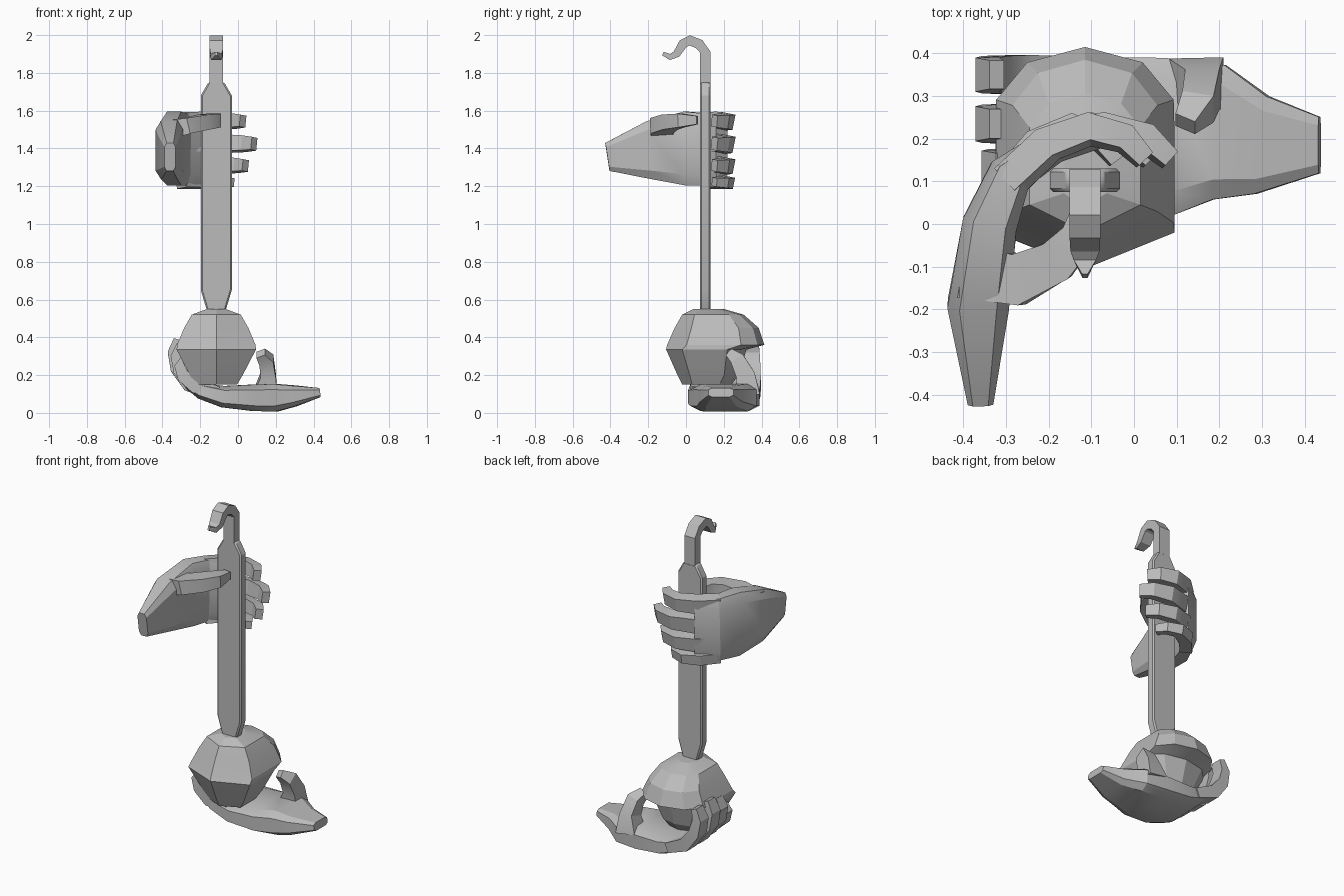
import bpy, bmesh, math
from mathutils import Vector

if "Cube" in bpy.data.objects:
    bpy.data.objects.remove(bpy.data.objects["Cube"])

stone = bpy.data.materials.new("grey_stone")
stone.use_nodes = True
GREY = (0.5, 0.5, 0.5, 1)
stone.diffuse_color = GREY
stone.node_tree.nodes["Principled BSDF"].inputs["Base Color"].default_value = GREY


def finish(name, bm, angle=25):
    bmesh.ops.recalc_face_normals(bm, faces=bm.faces)
    mesh = bpy.data.meshes.new(name)
    bm.to_mesh(mesh)
    bm.free()
    mesh.materials.append(stone)
    ob = bpy.data.objects.new(name, mesh)
    bpy.context.collection.objects.link(ob)
    bpy.ops.object.select_all(action="DESELECT")
    ob.select_set(True)
    bpy.context.view_layer.objects.active = ob
    bpy.ops.object.shade_smooth_by_angle(angle=math.radians(angle))
    return ob


def loft(name, rings, angle=25):
    """Skin a list of equal point rings and cap both ends."""
    bm = bmesh.new()
    rows = [[bm.verts.new(p) for p in ring] for ring in rings]
    n = len(rows[0])
    for lo, hi in zip(rows, rows[1:]):
        for i in range(n):
            j = (i + 1) % n
            bm.faces.new((lo[i], lo[j], hi[j], hi[i]))
    bm.faces.new(rows[0])
    bm.faces.new(rows[-1])
    return finish(name, bm, angle)


BOX = [(1, 1), (-1, 1), (-1, -1), (1, -1)]
OCT = [(1, .6), (.7, 1), (-.7, 1), (-1, .6), (-1, -.6), (-.7, -1), (.7, -1), (1, -.6)]


def limb(name, stations, up, section=BOX):
    """Sweep a section; station = x, y, z, half size along up, half size across."""
    pts = [Vector(s[:3]) for s in stations]
    rings = []
    for i, s in enumerate(stations):
        t = (pts[min(i + 1, len(pts) - 1)] - pts[max(i - 1, 0)]).normalized()
        side = t.cross(Vector(up)).normalized()
        u = side.cross(t)
        rings.append([pts[i] + u * (s[3] * a) + side * (s[4] * b) for a, b in section])
    return loft(name, rings)


CX = -0.115
X, Y, Z = (1, 0, 0), (0, 1, 0), (0, 0, 1)

# Flat shaft with tapered ends
bm = bmesh.new()
half = [(0.045, 0.53), (0.055, 0.56), (0.082, 0.65), (0.082, 1.68), (0.042, 1.75)]
outline = half + [(-x, z) for x, z in reversed(half)]
face = bm.faces.new([bm.verts.new((CX + x, 0.075, z)) for x, z in outline])
new = bmesh.ops.extrude_face_region(bm, geom=[face])["geom"]
bmesh.ops.translate(bm, vec=(0, 0.055, 0), verts=[v for v in new if isinstance(v, bmesh.types.BMVert)])
shaft = finish("shaft", bm)
bevel = shaft.modifiers.new("edge", "BEVEL")
bevel.width = 0.008
bevel.segments = 1

# Hook on top of the shaft
limb("hook", [(CX, 0.102, 1.73, .036, .027), (CX, 0.102, 1.91, .036, .027),
              (CX, 0.07, 1.952, .036, .027), (CX, 0.02, 1.972, .036, .027),
              (CX, -0.015, 1.955, .036, .025), (CX, -0.05, 1.9, .034, .02),
              (CX, -0.085, 1.884, .026, .016), (CX, -0.122, 1.902, .006, .01)], X)

# Faceted ball: each ring is height, front y, back y, half width
rings = []
for z, front, back, w in [(0.15, -0.02, 0.24, .11), (0.2, -0.045, 0.28, .14),
                          (0.335, -0.105, 0.32, .21), (0.36, -0.1, 0.415, .208),
                          (0.45, -0.06, 0.385, .17), (0.52, -0.02, 0.305, .13),
                          (0.55, 0.04, 0.2, .05)]:
    d = back - front
    right = [(w, front + d * .2), (w, front + d * .76), (w * .65, front + d * .93)]
    ring = [(0, front)] + right + [(0, back)] + [(-x, y) for x, y in reversed(right)]
    rings.append([(CX + x, y, z) for x, y in ring])
loft("ball", rings, 15)

# Upper hand gripping the shaft
limb("upper_palm", [(-0.36, -0.416, 1.355, .075, .03), (-0.365, -0.19, 1.39, .155, .072),
                    (-0.338, 0, 1.4, .195, .064), (-0.292, 0.112, 1.395, .19, .053),
                    (-0.19, 0.19, 1.395, .185, .038)], Z, OCT)
for finger, z, reach, h in [("index", 1.545, .93, .037), ("middle", 1.425, 1.1, .04),
                            ("ring", 1.31, .97, .036), ("little", 1.222, .75, .027)]:
    path = [(-0.3, 0.1, .035, 1.15), (-0.2, 0.185, .036, 1.2), (-0.09, 0.222, .033, 1.1),
            (0, 0.2, .03, 1), (0.05, 0.15, .022, .85)]
    limb("upper_" + finger + "_finger",
         [(-0.3 + (x + 0.3) * reach, y, z, h * k, r) for x, y, r, k in path], (0, .2, 1))
limb("upper_thumb", [(-0.39, -0.11, 1.49, .055, .065), (-0.27, -0.13, 1.52, .042, .06),
                     (-0.18, -0.085, 1.54, .04, .05), (-0.128, -0.025, 1.548, .036, .042),
                     (-0.112, 0.06, 1.55, .022, .022)], Z)

# Lower hand cupping the ball
limb("lower_palm", [(0.435, 0.185, 0.108, .066, .024), (0.3, 0.185, 0.09, .115, .055),
                    (0.2, 0.215, 0.08, .158, .073), (0.08, 0.205, 0.08, .185, .07),
                    (-0.08, 0.2, 0.086, .19, .057), (-0.19, 0.2, 0.115, .18, .044),
                    (-0.25, 0.21, 0.15, .16, .03)], Y, OCT)
for finger, y, grow, w, dx in [("index", .35, 1, .042, 0), ("middle", .235, 1.02, .043, 0),
                               ("ring", .135, .9, .039, .015), ("little", .058, .62, .033, .035)]:
    path = [(-0.14, 0.1, .03, 1), (-0.26, 0.15, .038, 1.1), (-0.325, 0.235, .034, 1.05),
            (-0.344, 0.32, .028, .95), (-0.322, 0.385, .018, .8)]
    limb("lower_" + finger + "_finger",
         [(x + dx, y, 0.1 + dx * .3 + (z - 0.1) * grow, w * k, r) for x, z, r, k in path], Y)
limb("lower_thumb", [(0.145, 0.33, 0.1, .065, .06), (0.16, 0.315, 0.2, .04, .05),
                     (0.15, 0.275, 0.28, .038, .038), (0.12, 0.235, 0.315, .026, .022)], X)
